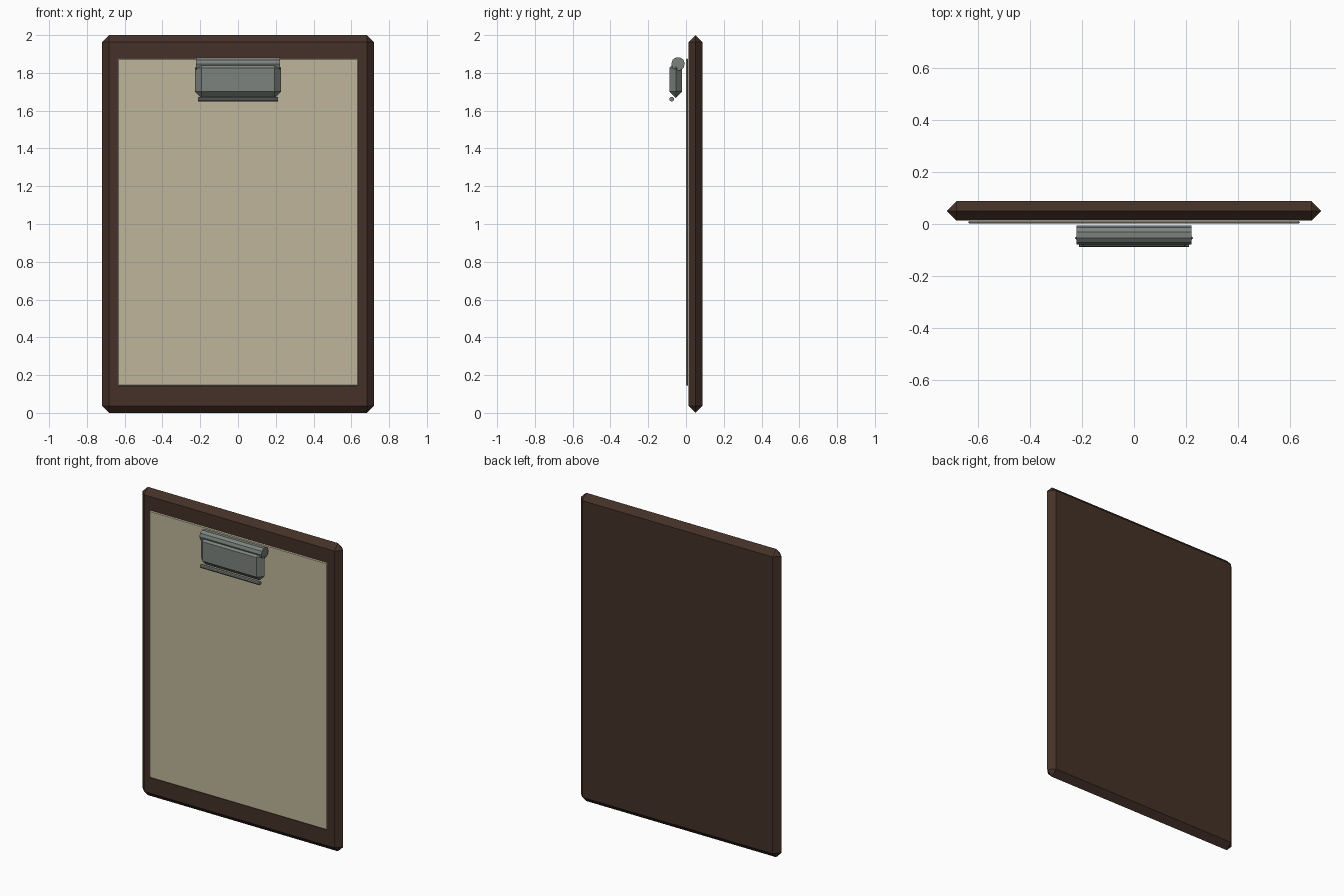
import bpy, math

if "Cube" in bpy.data.objects:
    bpy.data.objects.remove(bpy.data.objects["Cube"])


def material(name, rgb):
    m = bpy.data.materials.new(name)
    m.diffuse_color = (*rgb, 1)
    m.use_nodes = True
    m.node_tree.nodes["Principled BSDF"].inputs["Base Color"].default_value = m.diffuse_color
    return m


brown = material("dark brown wood", (0.058, 0.031, 0.021))
cream = material("cream paper", (0.52, 0.46, 0.32))
grey = material("grey metal", (0.20, 0.225, 0.205))


def bevelled_box(name, x, y0, y1, z0, z1, bevel, mat):
    """Box spanning -x..x, y0..y1, z0..z1 with single chamfers."""
    bpy.ops.mesh.primitive_cube_add(size=1, location=(0, (y0 + y1) / 2, (z0 + z1) / 2))
    o = bpy.context.object
    o.name = name
    o.scale = (2 * x, y1 - y0, z1 - z0)
    bpy.ops.object.transform_apply(location=False, rotation=False, scale=True)
    b = o.modifiers.new("chamfer", 'BEVEL')
    b.width, b.segments = bevel, 1
    o.data.materials.append(mat)


def rod(name, x, y, z, radius, sides, mat):
    """Low-poly cylinder along x."""
    bpy.ops.mesh.primitive_cylinder_add(vertices=sides, radius=radius, depth=2 * x,
                                        location=(0, y, z), rotation=(0, math.pi / 2, 0))
    o = bpy.context.object
    o.name = name
    o.data.materials.append(mat)


# backing board, chamfered to a ridge all round
bevelled_box("board", 0.72, 0.0125, 0.0875, 0, 2, 0.0374, brown)
# sheet of paper
bevelled_box("paper", 0.638, 0.001, 0.0115, 0.143, 1.877, 0.005, cream)
# clip: plate, hinge rod and lower lip rod
bevelled_box("clip_plate", 0.227, -0.087, -0.021, 1.668, 1.86, 0.0328, grey)
rod("clip_hinge", 0.222, -0.042, 1.848, 0.036, 10, grey)
rod("clip_lip", 0.212, -0.0755, 1.661, 0.0125, 10, grey)
